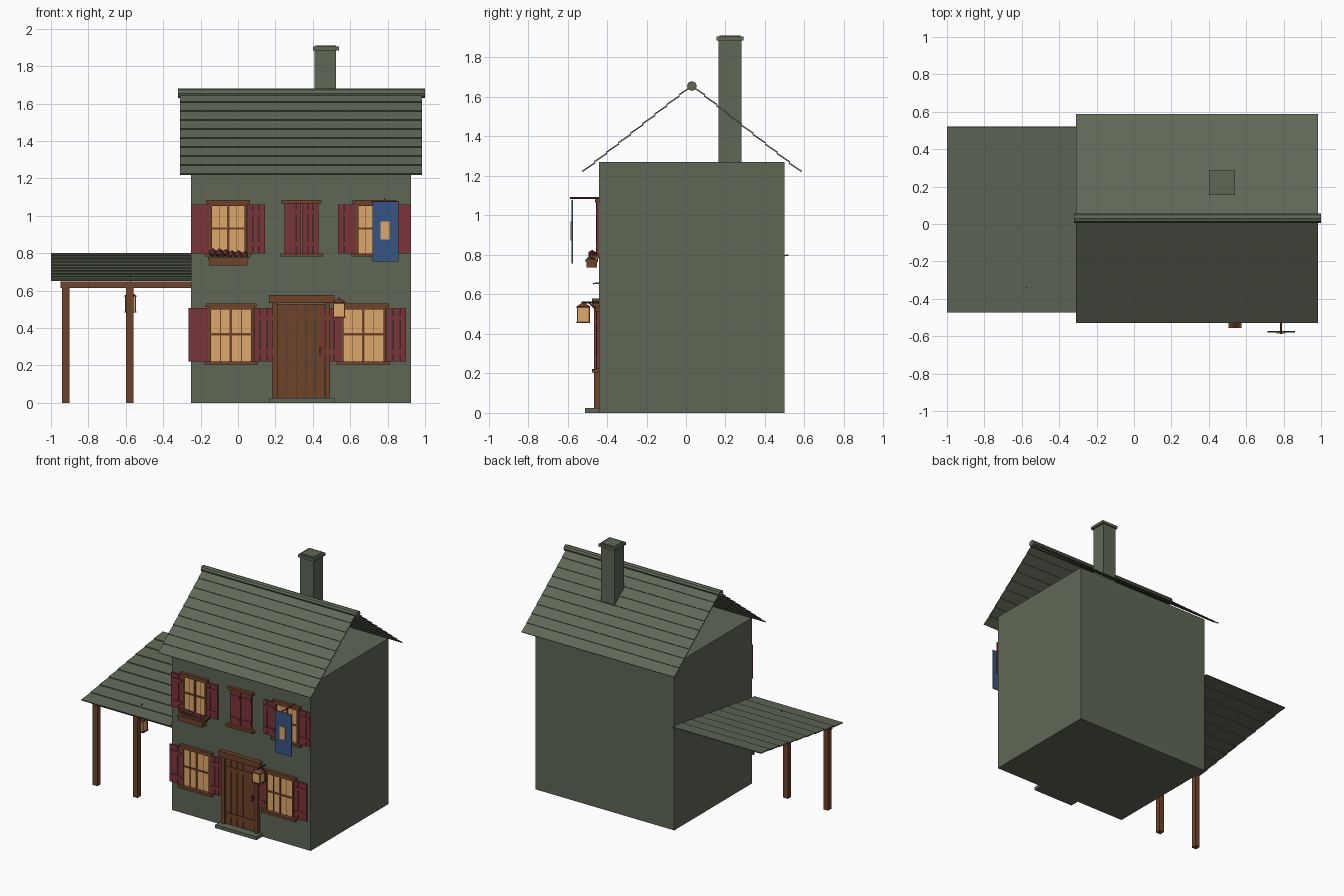
import bpy, bmesh, math
from mathutils import Vector

cube = bpy.data.objects.get("Cube")
if cube:
    bpy.data.objects.remove(cube, do_unlink=True)


def material(name, r, g, b):
    lin = [((c / 255 + 0.055) / 1.055) ** 2.4 for c in (r, g, b)] + [1]
    m = bpy.data.materials.new(name)
    m.use_nodes = True
    m.diffuse_color = lin
    m.node_tree.nodes["Principled BSDF"].inputs["Base Color"].default_value = lin
    return m


STONE = material("grey green stone", 95, 103, 86)
WOOD = material("brown wood", 110, 67, 42)
RED = material("dark red paint", 122, 53, 58)
GLOW = material("warm glass", 222, 168, 108)
BLUE = material("blue cloth", 55, 85, 130)
IRON = material("dark iron", 62, 60, 58)


def finish(name, bm, mat):
    bmesh.ops.recalc_face_normals(bm, faces=bm.faces)
    me = bpy.data.meshes.new(name)
    bm.to_mesh(me)
    bm.free()
    me.materials.append(mat)
    ob = bpy.data.objects.new(name, me)
    bpy.context.collection.objects.link(ob)
    return ob


def box(name, mat, x, y, z):
    """Box from (min, max) ranges."""
    bm = bmesh.new()
    bmesh.ops.create_cube(bm, size=1)
    for v in bm.verts:
        v.co = [r[0] + (c + 0.5) * (r[1] - r[0]) for r, c in zip((x, y, z), v.co)]
    return finish(name, bm, mat)


def rod(name, mat, a, b, radius, top=None, sides=8):
    """Cylinder or cone between two points."""
    a, b = Vector(a), Vector(b)
    bm = bmesh.new()
    bmesh.ops.create_cone(bm, cap_ends=True, segments=sides, radius1=radius,
                          radius2=radius if top is None else top, depth=(b - a).length)
    ob = finish(name, bm, mat)
    ob.location = (a + b) / 2
    ob.rotation_euler = (b - a).to_track_quat("Z", "Y").to_euler()
    return ob


def tiled_slope(name, x, low, high, rows, thick=0.007, lift=0.006):
    """Overlapping tile courses from the eave up to the ridge, given as (y, z)."""
    low, high = Vector(low), Vector(high)
    step = (high - low) / rows
    normal = Vector((-step.y, step.x)).normalized()
    if normal.y < 0:
        normal = -normal
    bm = bmesh.new()
    for i in range(rows):
        a, b = low + step * i, low + step * (i + 1)
        profile = [a + normal * lift, b, b + normal * thick, a + normal * (lift + thick)]
        ends = [[bm.verts.new((px, p.x, p.y)) for p in profile] for px in x]
        for end in ends:
            bm.faces.new(end)
        for k in range(4):
            n = (k + 1) % 4
            bm.faces.new((ends[0][k], ends[0][n], ends[1][n], ends[1][k]))
    return finish(name, bm, STONE)


WALL = -0.44


def front(name, mat, x0, x1, z0, z1, out, back=0.0):
    """Plate standing out from the front wall."""
    return box(name, mat, (x0, x1), (WALL - out, WALL - back), (z0, z1))


# House body, roof and chimney
box("house_walls", STONE, (-0.25, 0.925), (WALL, 0.5), (0, 1.27))
for label, eave in (("front", -0.52), ("back", 0.58)):
    tiled_slope(label + "_roof", (-0.31, 0.985), (eave, 1.215), (0.03, 1.65), 9)
rod("roof_ridge", STONE, (-0.32, 0.03, 1.655), (1.0, 0.03, 1.655), 0.025)
box("chimney", STONE, (0.41, 0.525), (0.165, 0.28), (1.27, 1.885))
box("chimney_cap", STONE, (0.4, 0.54), (0.155, 0.29), (1.885, 1.905))
box("chimney_cap_top", STONE, (0.415, 0.525), (0.17, 0.275), (1.905, 1.912))

# Lean-to canopy with two posts
tiled_slope("canopy_roof", (-1, -0.25), (-0.47, 0.645), (0.52, 0.795), 9)
box("canopy_beam", WOOD, (-0.95, -0.25), (-0.415, -0.38), (0.615, 0.65))
for x in (-0.92, -0.58):
    box("canopy_post", WOOD, (x - 0.02, x + 0.02), (-0.418, -0.378), (0, 0.62))


def shutter(x0, x1, z0, z1):
    w = (x1 - x0) / 3
    for i in range(3):
        front("shutter_plank", RED, x0 + i * w + 0.001, x0 + (i + 1) * w - 0.001, z0, z1, 0.012)
    for t in (0.18, 0.82):
        z = z0 + t * (z1 - z0)
        front("shutter_batten", RED, x0 + 0.004, x1 - 0.004, z - 0.012, z + 0.012, 0.017)


def window(cx, half, z0, z1, leaf, glazed=True):
    """Framed window with lintel, sill and shutters."""
    if glazed:
        front("window_glass", GLOW, cx - half, cx + half, z0, z1, 0.006)
        for s in (-1, 1):
            a, b = sorted((cx + s * half, cx + s * (half - 0.015)))
            front("window_jamb", WOOD, a, b, z0, z1, 0.016)
            a, b = sorted((cx + s * half, cx + s * (half + leaf)))
            shutter(a, b, z0, z1 - 0.004)
            m = cx + s * half * 0.46
            front("window_lead", WOOD, m - 0.002, m + 0.002, z0, z1, 0.008)
        mid = (z0 + z1) / 2
        front("window_mullion", WOOD, cx - 0.007, cx + 0.007, z0, z1, 0.013)
        front("window_bar", WOOD, cx - half, cx + half, mid - 0.006, mid + 0.006, 0.012)
        front("window_head", WOOD, cx - half, cx + half, z1 - 0.012, z1, 0.015)
    else:
        shutter(cx - half, cx - 0.002, z0, z1)
        shutter(cx + 0.002, cx + half, z0, z1)
    front("window_lintel", WOOD, cx - half - 0.015, cx + half + 0.015, z1, z1 + 0.02, 0.022)
    front("window_sill", WOOD, cx - half - 0.022, cx + half + 0.022, z0 - 0.018, z0, 0.035)


window(-0.038, 0.122, 0.222, 0.512, 0.105)
window(0.67, 0.122, 0.222, 0.512, 0.108)
window(-0.053, 0.102, 0.8, 1.065, 0.096)
window(0.73, 0.102, 0.8, 1.065, 0.095)
window(0.34, 0.092, 0.8, 1.065, 0, glazed=False)

# Flower box
front("flower_box", WOOD, -0.155, 0.05, 0.735, 0.775, 0.065, 0.01)
front("flower_box_rim", WOOD, -0.16, 0.055, 0.765, 0.78, 0.07, 0.005)
for i in range(6):
    bm = bmesh.new()
    bmesh.ops.create_icosphere(bm, subdivisions=1, radius=0.023 if i % 3 < 2 else 0.019)
    flower = finish("flower", bm, RED)
    flower.location = (-0.135 + i * 0.034, WALL - 0.035, 0.803 if i < 3 else 0.793)
    bm = bmesh.new()
    bmesh.ops.create_icosphere(bm, subdivisions=1, radius=0.013)
    leaf = finish("leaf", bm, STONE)
    leaf.location = (-0.12 + i * 0.032, WALL - 0.05, 0.78)

# Door
for i in range(5):
    w = 0.255 / 5
    front("door_plank", WOOD, 0.21 + i * w + 0.002, 0.21 + (i + 1) * w - 0.002, 0.025, 0.53, 0.012)
    if i:
        front("door_gap", IRON, 0.21 + i * w - 0.002, 0.21 + i * w + 0.002, 0.025, 0.53, 0.008)
for z in (0.1, 0.455):
    front("door_batten", WOOD, 0.215, 0.46, z - 0.015, z + 0.015, 0.018)
for x in (0.182, 0.465):
    front("door_jamb", WOOD, x, x + 0.028, 0.02, 0.535, 0.025)
front("door_lintel", WOOD, 0.165, 0.515, 0.535, 0.578, 0.035)
front("door_step", STONE, 0.165, 0.515, 0, 0.025, 0.072)
front("door_handle", IRON, 0.435, 0.447, 0.26, 0.3, 0.025)


def lantern(x, y, z, half, height):
    """Glass box with corner posts, plates and a pointed cap."""
    box("lantern_glass", GLOW, (x - half, x + half), (y - half, y + half), (z, z + height))
    for z0 in (z - 0.008, z + height):
        e = half + 0.005
        box("lantern_plate", WOOD, (x - e, x + e), (y - e, y + e), (z0, z0 + 0.008))
    for sx in (-1, 1):
        for sy in (-1, 1):
            px, py = x + sx * half, y + sy * half
            box("lantern_corner", WOOD, (px - 0.003, px + 0.003), (py - 0.003, py + 0.003), (z, z + height))
    top = z + height + 0.008
    rod("lantern_cap", WOOD, (x, y, top), (x, y, top + 0.018), half * 1.2, 0.008)


# Lanterns by the door and under the canopy
lantern(0.54, -0.52, 0.463, 0.03, 0.067)
rod("lantern_arm", IRON, (0.54, WALL, 0.558), (0.54, -0.53, 0.558), 0.005)
rod("lantern_brace", IRON, (0.54, WALL, 0.51), (0.54, -0.49, 0.556), 0.004)
lantern(-0.575, -0.34, 0.49, 0.026, 0.075)
rod("lantern_chain", IRON, (-0.575, -0.34, 0.58), (-0.575, -0.34, 0.69), 0.003)

# Hanging banner
rod("banner_pole", WOOD, (0.785, WALL, 1.088), (0.785, -0.587, 1.088), 0.005)
rod("banner_crossbar", WOOD, (0.715, -0.576, 1.076), (0.86, -0.576, 1.076), 0.004)
box("banner_cloth", BLUE, (0.718, 0.858), (-0.58, -0.572), (0.757, 1.075))
box("banner_emblem", GLOW, (0.763, 0.81), (-0.585, -0.58), (0.873, 0.97))
